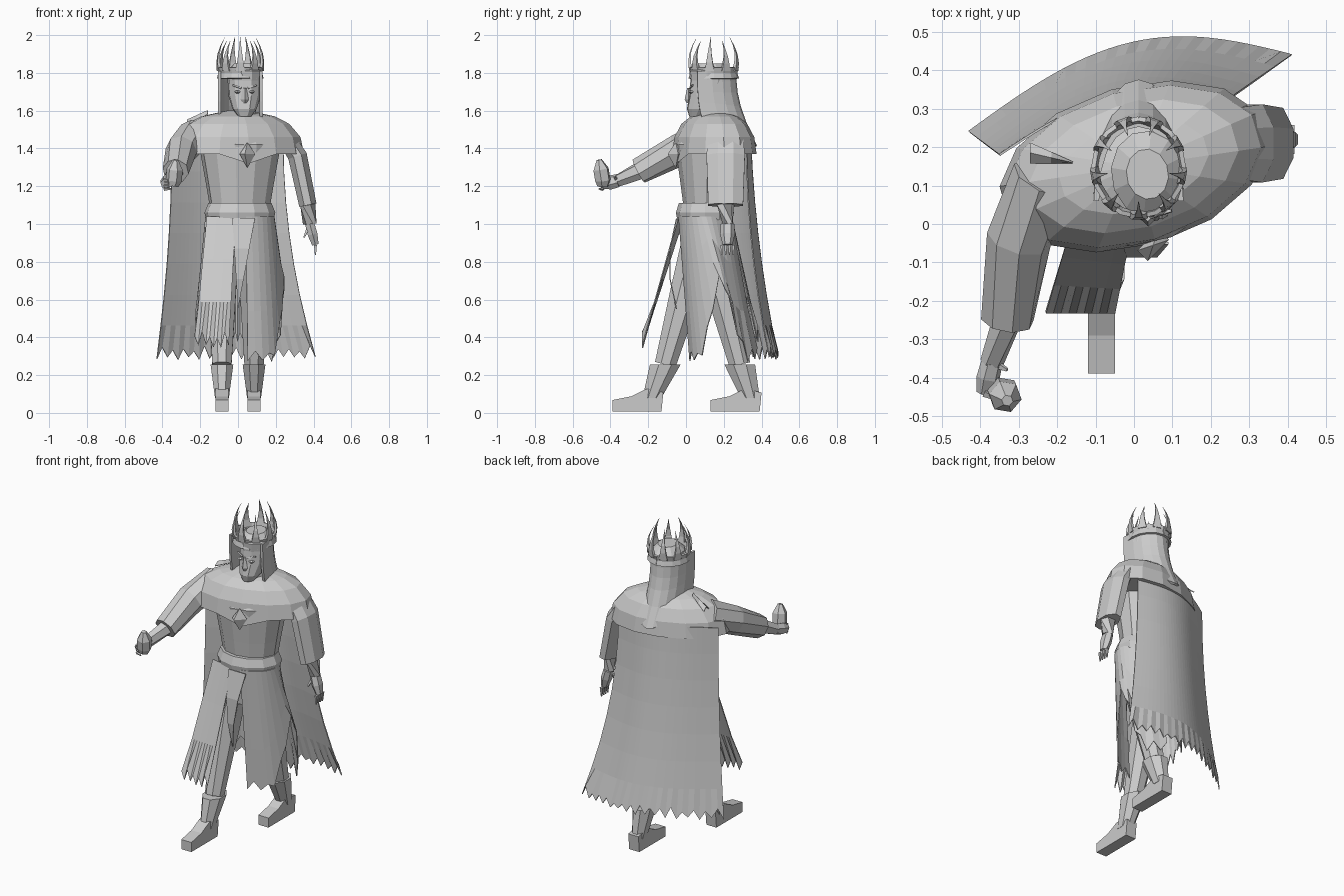
import bpy, bmesh, math, random
from mathutils import Vector, Matrix
from math import sin, cos, pi, tau, radians

random.seed(4)
default_cube = bpy.data.objects.get("Cube")
if default_cube:
    bpy.data.objects.remove(default_cube, do_unlink=True)

grey = bpy.data.materials.new("stone grey")
grey.use_nodes = True
grey.diffuse_color = (.6, .6, .6, 1)
shader = grey.node_tree.nodes["Principled BSDF"]
shader.inputs["Base Color"].default_value = grey.diffuse_color


def build(name, verts, faces, thickness=0):
    """Turn vertices and faces into a flat shaded object."""
    bm = bmesh.new()
    made = [bm.verts.new(vert) for vert in verts]
    for face in faces:
        bm.faces.new([made[index] for index in face])
    bmesh.ops.recalc_face_normals(bm, faces=bm.faces)
    mesh = bpy.data.meshes.new(name)
    bm.to_mesh(mesh)
    bm.free()
    mesh.materials.append(grey)
    obj = bpy.data.objects.new(name, mesh)
    bpy.context.scene.collection.objects.link(obj)
    if thickness:
        solid = obj.modifiers.new("thickness", 'SOLIDIFY')
        solid.thickness = thickness
        solid.offset = 0
    return obj


def bridge(rows, columns, closed):
    """List the quads between successive rows of vertices."""
    width = columns if closed else columns + 1
    faces = []
    for row in range(rows - 1):
        for column in range(columns):
            start, beside = row * width + column, row * width + (column + 1) % width
            faces.append([start, beside, beside + width, start + width])
    return faces


def loft(name, path, radii, flat=1, sides=8, turn=0, level=False):
    """Skin elliptical rings along a path, level or square to it."""
    path = [Vector(point) for point in path]
    verts, last = [], len(path) - 1
    for k, (centre, radius) in enumerate(zip(path, radii)):
        frame = Matrix.Rotation(radians(turn), 3, 'Z')
        if not level:
            along = path[min(k + 1, last)] - path[max(k - 1, 0)]
            frame = Vector((0, 0, 1)).rotation_difference(along).to_matrix() @ frame
        for side in range(sides):
            angle = tau * (side + .5) / sides
            verts.append(centre + frame @ Vector((radius * cos(angle), radius * flat * sin(angle), 0)))
    caps = [list(range(sides)), list(range(last * sides, len(verts)))]
    return build(name, verts, bridge(len(path), sides, True) + caps)


def column(name, x, y, profile, flat, sides=12, turn=12):
    """Stack level rings given as (height, radius)."""
    heights, radii = zip(*profile)
    return loft(name, [(x, y, height) for height in heights], radii, flat, sides, turn, True)


def sheet(name, surface, rows, columns, ragged=0, thickness=.006):
    """Cloth from surface(across, down), with a torn hem."""
    verts = []
    for row in range(rows + 1):
        for step in range(columns + 1):
            point = Vector(surface(step / columns, row / rows))
            if row == rows:
                point.z += ragged * (step % 2 * random.uniform(.6, 1.2) - random.uniform(0, .4))
            verts.append(point)
    return build(name, verts, bridge(rows + 1, columns, False), thickness)


def mix(start, end, amount):
    return start + (end - start) * amount


# Torso, belt and hips
column("torso", .01, .11, [(1.08, .16), (1.2, .18), (1.42, .22), (1.52, .12)], .75)
column("belt", .01, .1, [(1.02, .18), (1.06, .19), (1.11, .17)], .8)
column("hips", .01, .1, [(.8, .13), (1.04, .17)], .75)

# Shoulder mantle, its front hem dipping to a point below the pendant
mantle = column("mantle", 0, .15, [(1.37, .36), (1.46, .34), (1.53, .28), (1.57, .2), (1.6, .06)], .58, 14, 16)
for vert in mantle.data.vertices:
    if vert.co.z < 1.4 and vert.co.y < 0 and abs(vert.co.x - .05) < .1:
        vert.co.z -= .05
column("pendant", .05, -.055, [(1.3, .003), (1.37, .055), (1.43, .003)], .5, 4, 45)
sheet("shoulder_clasp", lambda across, down: (mix(-.27, -.16, across), .16 + .05 * down * (1 - across),
                                               mix(1.53, 1.58, across) + .02 * sin(pi * down)), 2, 2)


# Back cape, sweeping outward towards the hem
def cape(across, down):
    sweep = down * down
    left, right = Vector((-.35, .18, 0)), Vector((.24, .32, 0))
    left += sweep * Vector((-.08, .06, 0))
    right += sweep * Vector((.17, .12, 0))
    point = left.lerp(right, across)
    point.y += (.08 + .05 * down) * sin(pi * across)
    point.z = mix(1.44, .3, down)
    return point


sheet("cape", cape, 7, 30, .05)


# Skirt panels, each flaring from the waist and pushed by the stride
def skirt(name, begin, end, sway, hem, notch):
    def cloth(across, down):
        angle = radians(mix(begin, end, across))
        spread = 1 + .3 * down
        x, y = .18 * cos(angle) * spread, .14 * sin(angle) * spread
        floor = hem + notch * sin(pi * across) ** 8
        return (x + .01, y + .1 + sway * down, mix(1.04, floor, down))
    sheet(name, cloth, 3, 15, .06)


skirt("skirt_left", -80, 75, .1, .29, .4)
skirt("skirt_back", 75, 120, .1, .4, 0)
skirt("skirt_right", -150, -240, 0, .45, .1)
sheet("skirt_front", lambda across, down: (mix(-.01, -.165, across) - mix(.04, .065, across) * down,
                                           mix(-.05, .03 * across - .04, 1 - down) - .18 * down,
                                           mix(1.04, .36, down)), 3, 9, .06)
sheet("front_flap", lambda across, down: (mix(-.03, .09, across * (1 - down)) + .03 * down,
                                          -.05 - .04 * sin(pi * down), mix(1.03, .55, down)), 3, 2)

# Legs and boots
for side, x, toe, cuff in (("right", -.085, -.39, -.11), ("left", .085, .13, .285)):
    hip, top = Vector((x, .1, 1)), Vector((x, cuff, .255))
    ankle = Vector((x, toe + .21, .08))
    loft(side + "_leg", [hip, hip.lerp(top, .5), top], [.1, .08, .055], 1.1)
    loft(side + "_boot_shaft", [ankle, top], [.04, .065], 1.35, level=True)
    outline = [(0, 0), (.26, 0), (.27, .1), (.18, .12), (.1, .08), (0, .06)]
    verts = [(x + edge, toe + along, up + .008) for edge in (-.035, .035) for along, up in outline]
    count = len(outline)
    ends = [list(range(count)), list(range(count, 2 * count))]
    build(side + "_boot_foot", verts, bridge(2, count, True) + ends)


# Arms: wide sleeve, forearm, hand, curled fingers and thumb
def arm(side, joints, sleeve, flat, spread, curl, thumb):
    shoulder, elbow, cuff, wrist, knuckle = map(Vector, joints)
    loft(side + "_sleeve", [shoulder, elbow, cuff], sleeve, flat)
    loft(side + "_forearm", [elbow, cuff, wrist], [.04, .04, .03], 1.2, 6)
    loft(side + "_hand", [wrist, wrist.lerp(knuckle, .5), knuckle], [.028, .03, .02], 1.3, 6)
    for finger in range(4):
        base = knuckle + Vector(spread) * (finger - 1.5)
        loft(side + "_finger", [base, base + Vector(curl)], [.011, .004], 1, 4)
    loft(side + "_thumb", [wrist, wrist + Vector(thumb)], [.015, .005], 1, 4)


arm("right", [(-.23, .12, 1.47), (-.3, -.04, 1.39), (-.33, -.25, 1.28), (-.37, -.36, 1.23), (-.39, -.44, 1.21)],
    [.09, .085, .07], 1, (0, 0, .016), (.04, -.02, 0), (.04, -.02, .02))
arm("left", [(.25, .21, 1.46), (.315, .21, 1.36), (.37, .21, 1.1), (.38, .22, 1), (.41, .22, .89)],
    [.05, .055, .05], 2, (0, .02, 0), (0, 0, -.055), (-.03, -.03, -.07))
loft("crystal", [(-.345, -.44, 1.2), (-.34, -.44, 1.23), (-.335, -.45, 1.29), (-.33, -.46, 1.34)],
     [.03, .043, .043, .015], 1, 6, 20)

# Head, with the jaw set forward
face = .035
column("neck", face, .13, [(1.54, .065), (1.64, .06)], 1, 8)
profile = [(1.57, .035), (1.61, .064), (1.68, .086), (1.76, .09), (1.81, .095), (1.85, .055)]
loft("head", [(face, .13 - .55 * max(0, 1.7 - height), height) for height, radius in profile],
     [radius for height, radius in profile], 1.2, 12, 8, True)

# Nose, lips, eyes and brows
column("nose", face, .015, [(1.64, .01), (1.66, .02), (1.72, .008)], 1.2, 4, 45)
column("lips", face, .028, [(1.61, .012), (1.62, .024), (1.63, .012)], .7, 6, 0)
for side in (-1, 1):
    eye = Vector((face + side * .038, .03, 1.7))
    column("eye", eye.x, eye.y, [(eye.z - .008, .008), (eye.z, .018), (eye.z + .008, .008)], 1, 6, 0)
    loft("brow", [eye + Vector((-side * .02, -.008, .02)), eye + Vector((side * .025, .005, .035))],
         [.007, .005], 1, 4)


# Long hair, open at the face and falling over the mantle behind
def hair(across, down):
    angle, fall = pi * across, down ** 3
    back = sin(angle)
    return (.012 - .11 * cos(angle), .06 + .03 * fall + (.2 + .08 * fall) * back ** .8,
            1.81 - .27 * down - .13 * fall * back)


sheet("hair", hair, 5, 10, 0, .014)

# Crown: open band with tall curved horns
middle = Vector((.012, .147, 0))


def around(angle, radius, height):
    return middle + Vector((radius * sin(angle), radius * 1.08 * cos(angle), height))


sheet("crown_band", lambda across, down: around(tau * across, .114 + .004 * cos(tau * down), mix(1.83, 1.77, down)),
      4, 16, 0, .012)
horns = 9
for horn in range(horns):
    angle = tau * (horn + .5) / horns
    height = .18 - .02 * (horn % 2)
    steps = [step / 4 for step in range(5)]
    loft("crown_horn", [around(angle, .112 + .012 * sin(pi * step) - .03 * step ** 2, 1.81 + height * step)
                        for step in steps],
         [.001 + .034 * (1 - step) ** 1.3 for step in steps], .4, 4, -math.degrees(angle), True)
